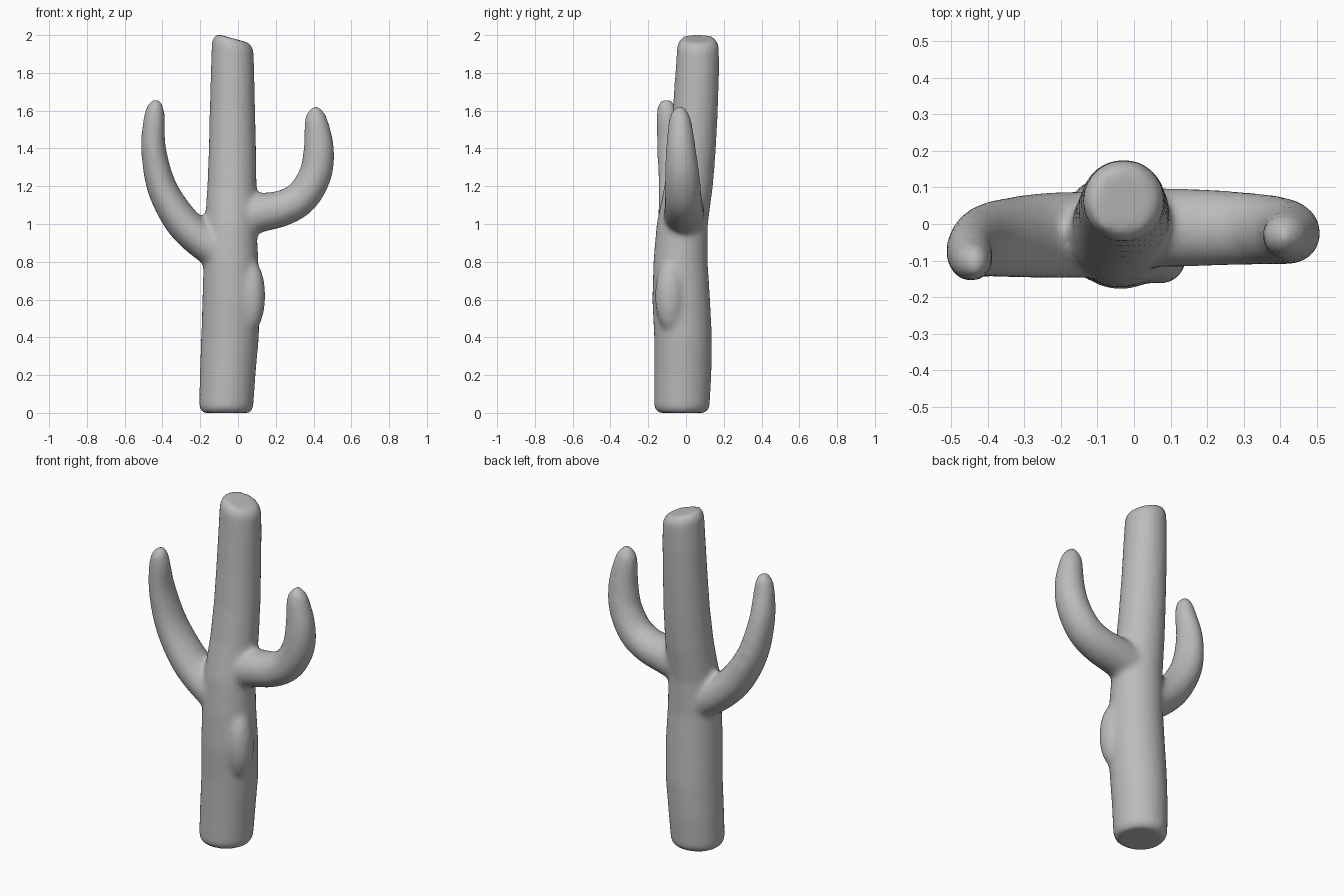
import bpy
import bmesh
from math import sin, cos, pi
from mathutils import Vector, Matrix

cube = bpy.data.objects.get("Cube")
if cube:
    bpy.data.objects.remove(cube, do_unlink=True)

SIDES = 32
STEPS = 5
GROW = 0.003  # makes up for the final smoothing

grey = bpy.data.materials.new("plain grey")
grey.use_nodes = True
colour = (0.5, 0.5, 0.5, 1)
grey.diffuse_color = colour
grey.node_tree.nodes["Principled BSDF"].inputs["Base Color"].default_value = colour


def spline(rows):
    """Smooth curve through rows of numbers (Catmull-Rom)."""
    rows = [Vector(r) for r in rows]
    pts = [rows[0]] + rows + [rows[-1]]
    out = []
    for a, b, c, d in zip(pts, pts[1:], pts[2:], pts[3:]):
        for i in range(STEPS):
            t = i / STEPS
            out.append(0.5 * (2 * b + (c - a) * t + (2 * a - 5 * b + 4 * c - d) * t * t
                              + (3 * b - a - 3 * c + d) * t ** 3))
    return out + [rows[-1]]


def loft(bm, rings):
    """Closed tube through rings of (centre, side axis, depth axis)."""
    loops = []
    for centre, u, v in rings:
        loops.append([bm.verts.new(centre + u * cos(2 * pi * i / SIDES) + v * sin(2 * pi * i / SIDES))
                      for i in range(SIDES)])
    for a, b in zip(loops, loops[1:]):
        for i in range(SIDES):
            j = (i + 1) % SIDES
            bm.faces.new((a[i], a[j], b[j], b[i]))
    bm.faces.new(loops[0][::-1])
    bm.faces.new(loops[-1])


def trunk(bm, spans):
    """Spans are z, x min, x max, y min, y max; the top is cut on a slant."""
    rings = []
    for z, x0, x1, y0, y1 in spans:
        u = Vector(((x1 - x0) / 2 + GROW, 0, -0.025 if z > 1.9 else 0))
        rings.append((Vector(((x0 + x1) / 2, (y0 + y1) / 2, z)), u,
                      Vector((0, (y1 - y0) / 2 + GROW, 0))))
    loft(bm, rings)


def arm(bm, path):
    """Path rows are x, y, z, half thickness, half depth."""
    pts = [Vector(p[:3]) for p in spline([r[:3] for r in path])]
    size = spline([(r[3], r[4], 0) for r in path])
    rings = []
    for i, p in enumerate(pts):
        t = pts[min(i + 1, len(pts) - 1)] - pts[max(i - 1, 0)]
        side = Vector((t.z, 0, -t.x)).normalized()
        rings.append((p, side * (size[i].x + GROW), Vector((0, size[i].y + GROW, 0))))
    loft(bm, rings)


bm = bmesh.new()

# Trunk, leaning back towards the top
trunk(bm, [
    (0.0, -0.185, 0.06, -0.145, 0.1), (0.025, -0.203, 0.078, -0.165, 0.122),
    (0.2, -0.2, 0.09, -0.165, 0.132), (0.4, -0.192, 0.108, -0.166, 0.135),
    (0.6, -0.186, 0.113, -0.176, 0.125), (0.8, -0.18, 0.105, -0.17, 0.112),
    (1.0, -0.172, 0.096, -0.153, 0.113), (1.2, -0.16, 0.096, -0.112, 0.14),
    (1.4, -0.152, 0.093, -0.085, 0.156), (1.6, -0.147, 0.088, -0.068, 0.166),
    (1.8, -0.142, 0.084, -0.054, 0.173), (1.945, -0.136, 0.08, -0.044, 0.172),
    (1.983, -0.115, 0.06, -0.025, 0.15),
])

# Swelling on the trunk
bmesh.ops.create_uvsphere(bm, u_segments=24, v_segments=16, radius=1,
                          matrix=Matrix.Translation((0.072, -0.085, 0.62))
                          @ Matrix.Diagonal((0.073, 0.08, 0.19, 1)))

# Right arm, long and low
arm(bm, [
    (-0.06, -0.03, 0.83, 0.1, 0.115), (-0.2, -0.03, 0.92, 0.093, 0.116),
    (-0.31, -0.035, 1.03, 0.088, 0.11), (-0.405, -0.045, 1.2, 0.076, 0.098),
    (-0.447, -0.07, 1.4, 0.063, 0.08), (-0.443, -0.097, 1.56, 0.054, 0.056),
    (-0.436, -0.103, 1.63, 0.037, 0.042), (-0.432, -0.104, 1.662, 0.012, 0.016),
])

# Left arm, a short elbow
arm(bm, [
    (0.0, -0.01, 1.03, 0.1, 0.105), (0.12, -0.01, 1.06, 0.1, 0.105),
    (0.24, -0.011, 1.085, 0.092, 0.1), (0.34, -0.014, 1.145, 0.088, 0.095),
    (0.41, -0.02, 1.265, 0.084, 0.088), (0.428, -0.027, 1.4, 0.078, 0.076),
    (0.414, -0.031, 1.54, 0.06, 0.058), (0.411, -0.033, 1.59, 0.042, 0.042),
    (0.41, -0.033, 1.622, 0.014, 0.016),
])

bmesh.ops.recalc_face_normals(bm, faces=bm.faces)
mesh = bpy.data.meshes.new("cactus")
bm.to_mesh(mesh)
bm.free()
mesh.materials.append(grey)
cactus = bpy.data.objects.new("cactus", mesh)
bpy.context.collection.objects.link(cactus)

# Fuse the parts into one skin with soft joints
fuse = cactus.modifiers.new("fuse", "REMESH")
fuse.mode = "VOXEL"
fuse.voxel_size = 0.015
fuse.use_smooth_shade = True
soften = cactus.modifiers.new("soften", "SMOOTH")
soften.factor = 0.5
soften.iterations = 10
